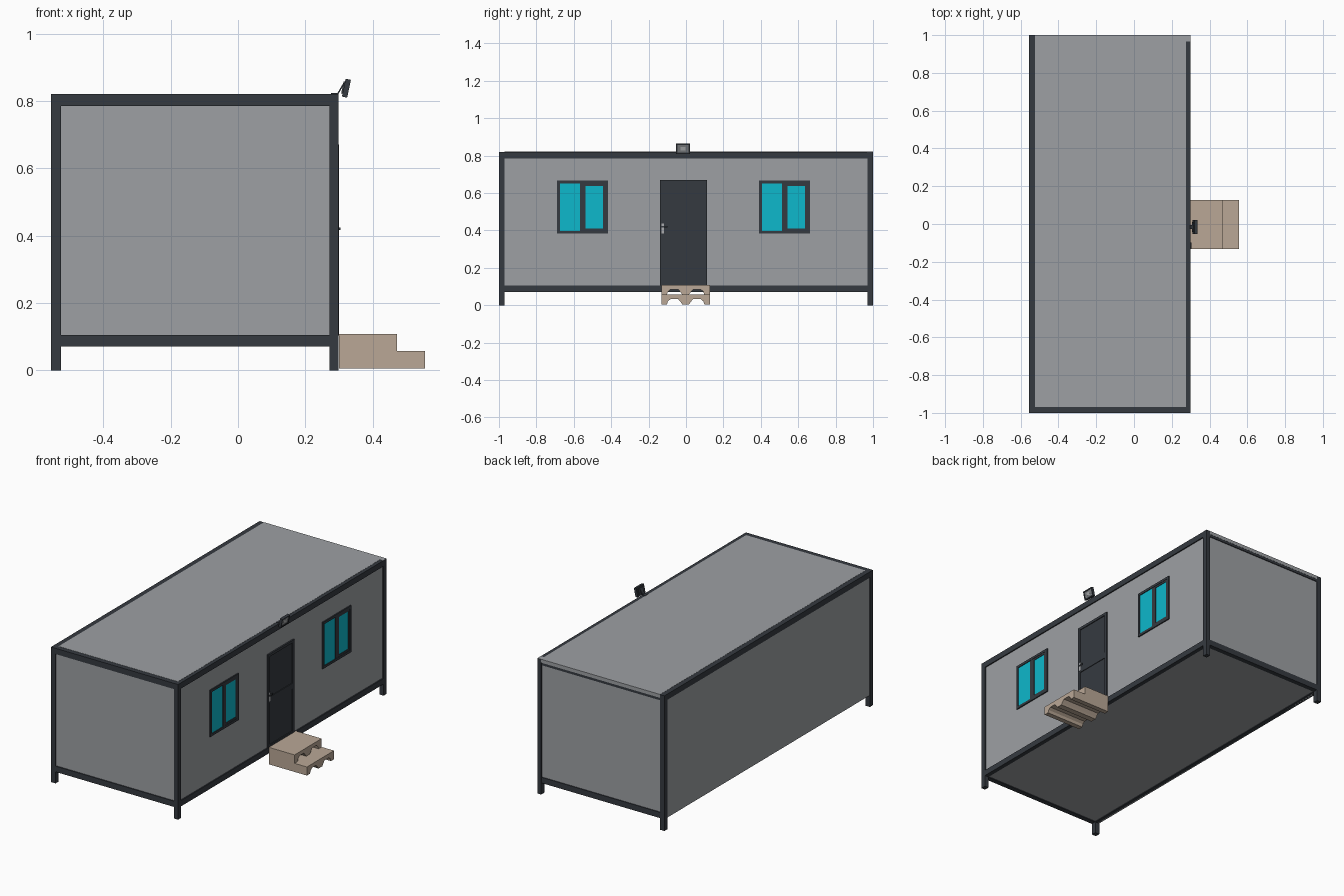
import bpy, bmesh, math
from mathutils import Matrix, Vector

if "Cube" in bpy.data.objects:
    bpy.data.objects.remove(bpy.data.objects["Cube"])


def material(name, r, g, b):
    m = bpy.data.materials.new(name)
    m.diffuse_color = (r, g, b, 1)
    m.use_nodes = True
    m.node_tree.nodes["Principled BSDF"].inputs["Base Color"].default_value = m.diffuse_color
    return m


PANEL = material("panel grey", 0.337, 0.352, 0.371)
DARK = material("frame charcoal", 0.036, 0.042, 0.051)
GLASS = material("cyan glass", 0.004, 0.479, 0.604)
WOOD = material("step timber", 0.49, 0.39, 0.305)
METAL = material("handle metal", 0.40, 0.41, 0.42)
LENS = material("lamp lens", 0.20, 0.21, 0.22)


def finish(name, bm, mat):
    bmesh.ops.recalc_face_normals(bm, faces=bm.faces)
    me = bpy.data.meshes.new(name)
    bm.to_mesh(me)
    bm.free()
    me.materials.append(mat)
    ob = bpy.data.objects.new(name, me)
    bpy.context.collection.objects.link(ob)
    return ob


def box(name, x, y, z, mat):
    """Box from (min, max) ranges on each axis."""
    bm = bmesh.new()
    size = Vector((x[1] - x[0], y[1] - y[0], z[1] - z[0]))
    mid = Vector((x[0] + x[1], y[0] + y[1], z[0] + z[1])) / 2
    bmesh.ops.create_cube(bm, size=1, matrix=Matrix.Translation(mid) @ Matrix.Diagonal(size).to_4x4())
    return finish(name, bm, mat)


def ring(name, x, y, z, w, mat):
    """Rectangular frame lying in the wall plane, with border width w."""
    box(name + "_left", x, (y[0], y[0] + w), z, mat)
    box(name + "_right", x, (y[1] - w, y[1]), z, mat)
    box(name + "_bottom", x, (y[0] + w, y[1] - w), (z[0], z[0] + w), mat)
    box(name + "_top", x, (y[0] + w, y[1] - w), (z[1] - w, z[1]), mat)


XL, XR, W = -0.555, 0.298, 0.03
XLI, XRI = XL + W, XR - 0.026

# Corner posts
for sx, px in (("left", (XL, XLI)), ("right", (XRI, XR))):
    for sy, py in (("front", (-1, -0.97)), ("back", (0.97, 1))):
        box(f"{sy}_{sx}_post", px, py, (0, 0.82), DARK)

# Floor and roof beams between the posts
for level, z in (("floor", (0.07, 0.105)), ("roof", (0.785, 0.82))):
    box(level + "_front_beam", (XLI, XRI), (-1, -0.97), z, DARK)
    box(level + "_back_beam", (XLI, XRI), (0.97, 0.999), z, DARK)
    box(level + "_right_beam", (XRI, XR), (-0.97, 0.97), z, DARK)
    left = XL if level == "roof" else XL + 0.004
    box(level + "_left_beam", (left, XLI), (-0.97, 0.97), z, DARK)

# Wall, roof and floor panels
box("front_wall", (XLI, XRI), (-0.994, -0.975), (0.105, 0.785), PANEL)
box("back_wall", (XLI, XRI), (0.975, 0.994), (0.105, 0.785), PANEL)
box("right_wall", (0.275, 0.291), (-0.97, 0.97), (0.105, 0.785), PANEL)
box("left_wall", (XL + 0.001, XL + 0.02), (-0.97, 0.97), (0.07, 0.785), PANEL)
box("roof_panel", (XLI, XRI + 0.004), (-0.97, 1), (0.80, 0.821), PANEL)
box("roof_corner_panel", (XRI + 0.004, XR), (0.967, 1), (0.817, 0.821), PANEL)
box("floor_panel", (XLI, XRI), (-0.97, 0.97), (0.074, 0.10), PANEL)

# Sliding windows: fixed pane plus an inner sash
for side, y0 in (("front", -0.69), ("back", 0.39)):
    n = side + "_window"
    ring(n + "_frame", (0.285, 0.298), (y0, y0 + 0.272), (0.383, 0.666), 0.015, DARK)
    box(n + "_mullion", (0.285, 0.297), (y0 + 0.122, y0 + 0.142), (0.398, 0.651), DARK)
    ring(n + "_sash", (0.285, 0.296), (y0 + 0.142, y0 + 0.257), (0.398, 0.651), 0.012, DARK)
    box(n + "_glass", (0.287, 0.2935), (y0 + 0.012, y0 + 0.26), (0.395, 0.655), GLASS)

# Door: leaf, casing, middle rail and handle
ring("door_frame", (0.285, 0.300), (-0.139, 0.112), (0.104, 0.671), 0.016, DARK)
box("door_leaf", (0.285, 0.295), (-0.125, 0.10), (0.112, 0.66), DARK)
box("door_rail", (0.29, 0.299), (-0.123, 0.096), (0.375, 0.41), DARK)
box("handle_plate", (0.295, 0.3005), (-0.132, -0.117), (0.385, 0.437), METAL)
box("handle_lever", (0.30, 0.304), (-0.13, -0.098), (0.416, 0.424), DARK)


# Steps: notched profile extruded along x, stacked in two lengths
def step(name, x1, z0, h):
    half = [(0.13, h), (0.13, 0), (0.10, 0), (0.095, 0.016), (0.080, 0.028),
            (0.040, 0.028), (0.025, 0.010), (0.018, 0)]
    prof = half + [(-y, z) for y, z in reversed(half)]
    bm = bmesh.new()
    face = bm.faces.new([bm.verts.new((0.30, y - 0.002, z0 + z)) for y, z in prof])
    out = bmesh.ops.extrude_face_region(bm, geom=[face])
    verts = [v for v in out["geom"] if isinstance(v, bmesh.types.BMVert)]
    bmesh.ops.translate(bm, verts=verts, vec=(x1 - 0.30, 0, 0))
    finish(name, bm, WOOD)


step("lower_step", 0.555, 0.005, 0.052)
step("upper_step", 0.472, 0.057, 0.051)

# Floodlight: tilted head on a bracket above the door
tilt = Matrix.Translation((0.321, -0.016, 0.838)) @ Matrix.Rotation(math.radians(12), 4, 'Y')
for name, x, y, z, mat in (
        ("lamp_body", (-0.007, 0.005), (-0.037, 0.037), (-0.027, 0.027), DARK),
        ("lamp_back", (-0.011, -0.007), (-0.026, 0.026), (-0.018, 0.018), DARK),
        ("lamp_lens", (0.004, 0.0065), (-0.030, 0.030), (-0.020, 0.020), LENS),
        ("lamp_diode", (0.006, 0.0072), (-0.013, 0.013), (-0.010, 0.010), METAL)):
    box(name, x, y, z, mat).matrix_world = tilt
ring("lamp_rim", (0.004, 0.009), (-0.037, 0.037), (-0.027, 0.027), 0.007, DARK)
for ob in bpy.data.objects:
    if ob.name.startswith("lamp_rim"):
        ob.matrix_world = tilt
arm = box("lamp_bracket", (-0.002, 0.002), (-0.010, 0.010), (0, 0.042), DARK)
arm.matrix_world = Matrix.Translation((0.294, -0.016, 0.817)) @ Matrix.Rotation(math.radians(30), 4, 'Y')
box("lamp_foot", (0.276, 0.298), (-0.028, -0.004), (0.82, 0.823), DARK)
